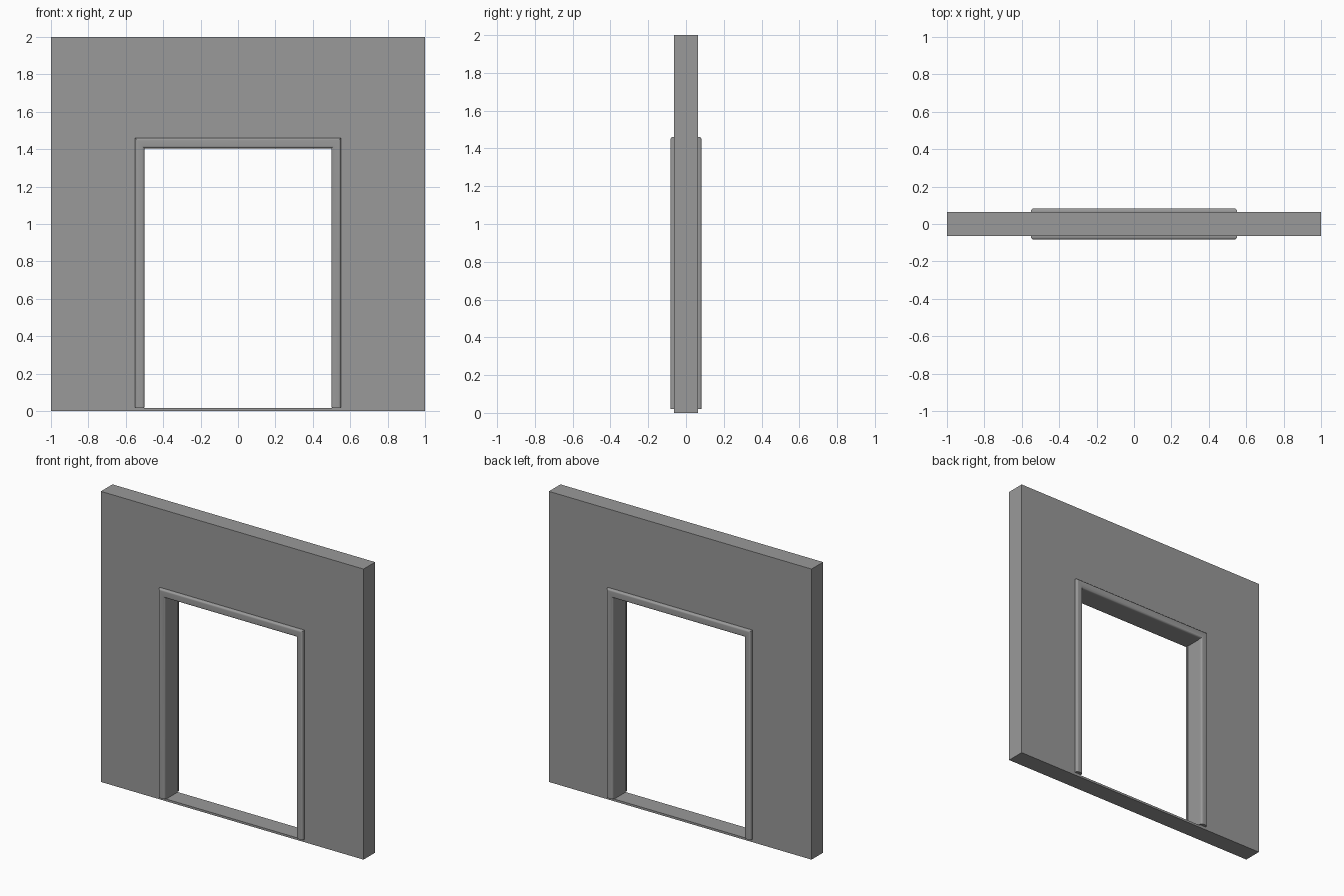
import bpy, bmesh, math

if "Cube" in bpy.data.objects:
    bpy.data.objects.remove(bpy.data.objects["Cube"])

W, T, H = 1.0, 0.063, 2.0           # wall half width, half thickness, height
OX, OZ0, OZ1 = 0.503, 0.015, 1.405  # opening half width, sill, head
TW, TD, R = 0.05, 0.02, 0.013       # trim width, projection, edge radius

grey = bpy.data.materials.new("plain grey")
grey.diffuse_color = (0.32, 0.32, 0.32, 1)
grey.use_nodes = True
grey.node_tree.nodes["Principled BSDF"].inputs["Base Color"].default_value = grey.diffuse_color


def make_object(name, bm):
    bmesh.ops.recalc_face_normals(bm, faces=bm.faces)
    mesh = bpy.data.meshes.new(name)
    bm.to_mesh(mesh)
    bm.free()
    mesh.materials.append(grey)
    obj = bpy.data.objects.new(name, mesh)
    bpy.context.collection.objects.link(obj)
    return obj


# Wall slab: rectangular frame around the doorway
bm = bmesh.new()
outer = [(-W, 0), (W, 0), (W, H), (-W, H)]
inner = [(-OX, OZ0), (OX, OZ0), (OX, OZ1), (-OX, OZ1)]
rings = [[bm.verts.new((x, y, z)) for x, z in pts]
         for pts, y in ((outer, -T), (inner, -T), (inner, T), (outer, T))]
for a, b in zip(rings, rings[1:] + rings[:1]):
    for i in range(4):
        j = (i + 1) % 4
        bm.faces.new((a[i], a[j], b[j], b[i]))
make_object("wall", bm)

# Rounded trim section: (distance outward, projection from wall face)
section = [(0, -0.004)]
for cx, a0 in ((R, 180), (TW - R, 90)):
    for k in range(6):
        a = math.radians(a0 - 18 * k)
        section.append((cx + R * math.cos(a), TD - R + R * math.sin(a)))
section.append((TW, -0.004))

# Door trim on both faces, mitred at the upper corners
IX = 0.5
path = [(-IX, 0.02, -1, 0), (-IX, OZ1, -1, 1.1), (IX, OZ1, 1, 1.1), (IX, 0.02, 1, 0)]
for name, side in (("front_trim", -1), ("back_trim", 1)):
    bm = bmesh.new()
    rows = [[bm.verts.new((x + dx * u, side * (T + v), z + dz * u))
             for u, v in section] for x, z, dx, dz in path]
    n = len(section)
    for a, b in zip(rows, rows[1:]):
        for i in range(n):
            j = (i + 1) % n
            bm.faces.new((a[i], a[j], b[j], b[i]))
    bm.faces.new(rows[0])
    bm.faces.new(rows[-1])
    trim = make_object(name, bm)
    bpy.ops.object.select_all(action='DESELECT')
    trim.select_set(True)
    bpy.context.view_layer.objects.active = trim
    bpy.ops.object.shade_smooth_by_angle(angle=math.radians(35))
